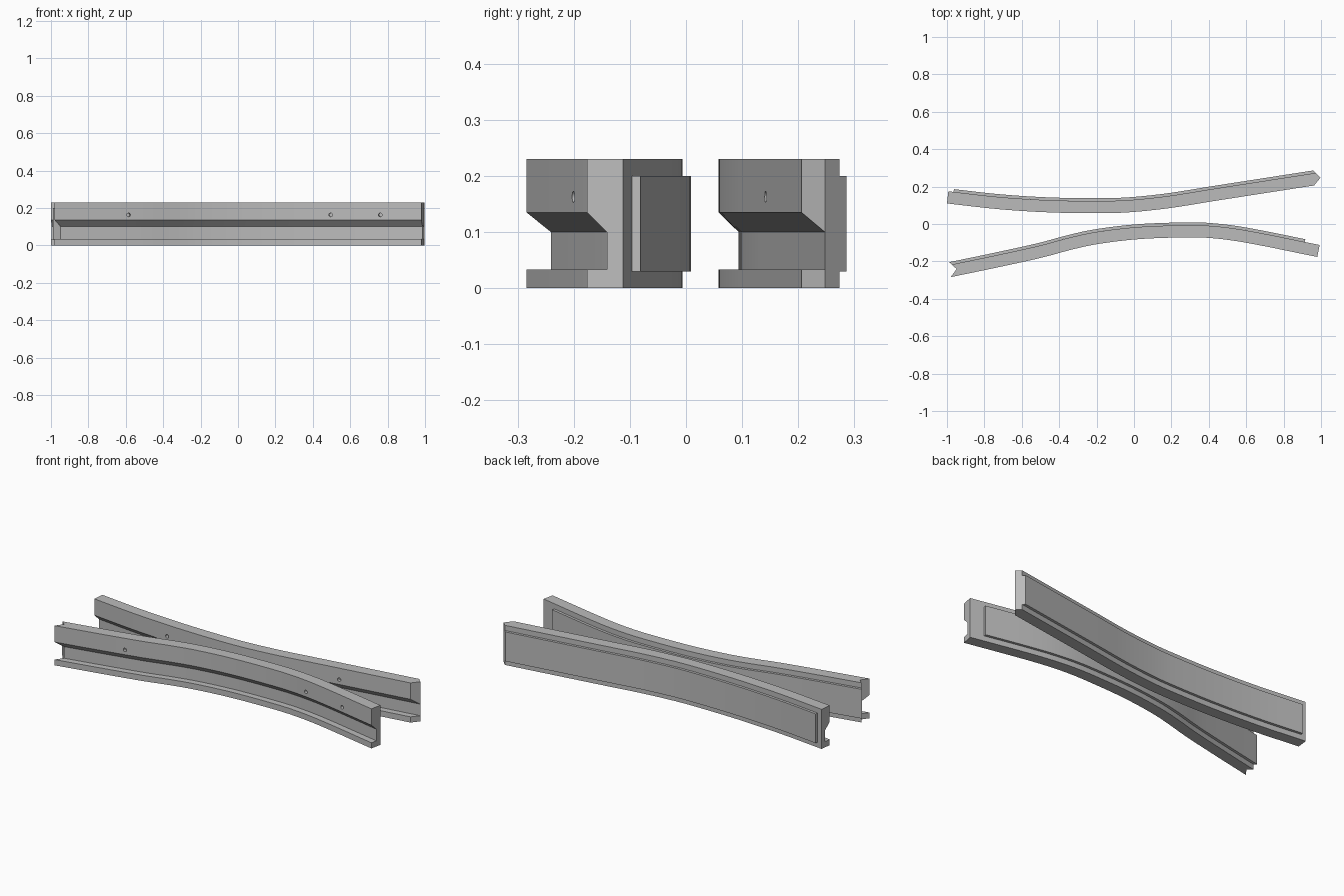
import bpy, bmesh
from mathutils import Vector, Matrix

cube = bpy.data.objects.get("Cube")
if cube:
    bpy.data.objects.remove(cube, do_unlink=True)

mat = bpy.data.materials.new("plain_grey")
mat.use_nodes = True
mat.diffuse_color = (0.5, 0.5, 0.5, 1)
mat.node_tree.nodes["Principled BSDF"].inputs["Base Color"].default_value = (0.5, 0.5, 0.5, 1)

HEIGHT, BODY, PLATE, WEB = 0.23, 0.065, 0.08, 0.036
STEPS = 36

# Cross-sections as (depth, height)
body_profile = [(0, 0), (WEB, 0), (BODY, 0), (BODY, HEIGHT), (WEB, HEIGHT), (0, HEIGHT),
                (0, 0.135), (WEB, 0.1), (WEB, 0.033), (0, 0.033)]
body_caps = [(1, 2, 3, 4, 7, 8), (0, 1, 8, 9), (4, 5, 6, 7)]
plate_profile = [(BODY, 0.03), (PLATE, 0.03), (PLATE, 0.2), (BODY, 0.2)]
plate_caps = [(0, 1, 2, 3)]


def curve_y(pts, x):
    """Smooth height of the plan curve at x."""
    def slope(i):
        a, b = pts[max(i - 1, 0)], pts[min(i + 1, len(pts) - 1)]
        return (b[1] - a[1]) / (b[0] - a[0])
    i = 0
    while i < len(pts) - 2 and x > pts[i + 1][0]:
        i += 1
    (x0, y0), (x1, y1) = pts[i], pts[i + 1]
    w = x1 - x0
    t = (x - x0) / w
    h = t * t * (3 - 2 * t)
    return (y0 * (1 - h) + y1 * h
            + w * t * (1 - t) * ((1 - t) * slope(i) - t * slope(i + 1)))


def frame(pts, x):
    e = 0.005
    tangent = Vector((2 * e, curve_y(pts, x + e) - curve_y(pts, x - e), 0)).normalized()
    return Vector((x, curve_y(pts, x), 0)), tangent, Vector((-tangent.y, tangent.x, 0))


def joint_shift(depth):
    """How far the pointed joint reaches along the rail at a given depth."""
    if depth <= WEB:
        return 0.04 * depth / WEB
    return 0.04 - 0.032 * (depth - WEB) / (PLATE - WEB)


def make_object(name, bm):
    bmesh.ops.recalc_face_normals(bm, faces=bm.faces)
    mesh = bpy.data.meshes.new(name)
    bm.to_mesh(mesh)
    bm.free()
    mesh.materials.append(mat)
    obj = bpy.data.objects.new(name, mesh)
    bpy.context.collection.objects.link(obj)
    return obj


def activate(obj):
    bpy.ops.object.select_all(action="DESELECT")
    obj.select_set(True)
    bpy.context.view_layer.objects.active = obj


def sweep(name, pts, x0, x1, profile, caps, joint):
    """Run a profile along the plan curve; joint is the step with the pointed end."""
    bm = bmesh.new()
    rings = []
    for s in range(STEPS + 1):
        pos, tangent, normal = frame(pts, x0 + (x1 - x0) * s / STEPS)
        rings.append([bm.verts.new(pos + normal * d + Vector((0, 0, z))
                                   + tangent * (joint_shift(d) if s == joint else 0))
                      for d, z in profile])
    n = len(profile)
    for a, b in zip(rings, rings[1:]):
        for k in range(n):
            bm.faces.new((a[k], a[(k + 1) % n], b[(k + 1) % n], b[k]))
    for cap in caps:
        bm.faces.new([rings[0][k] for k in cap])
        bm.faces.new([rings[-1][k] for k in reversed(cap)])
    return make_object(name, bm)


def drill(obj, pts, hole_xs):
    """Cut small round holes into the front face."""
    bm = bmesh.new()
    for x in hole_xs:
        pos, tangent, normal = frame(pts, x)
        turn = normal.to_track_quat("Z", "Y").to_matrix().to_4x4()
        place = Matrix.Translation(pos + Vector((0, 0, 0.163))) @ turn
        bmesh.ops.create_cone(bm, cap_ends=True, segments=16, radius1=0.01,
                              radius2=0.01, depth=0.04, matrix=place)
    cutter = make_object("hole_cutter", bm)
    cutter.hide_render = True
    mod = obj.modifiers.new("holes", "BOOLEAN")
    mod.operation = "DIFFERENCE"
    mod.solver = "EXACT"
    mod.object = cutter
    activate(obj)
    bpy.ops.object.modifier_apply(modifier=mod.name)
    bpy.data.objects.remove(cutter, do_unlink=True)


def build_rail(name, pts, joint, plate_x, hole_xs):
    body = sweep(name, pts, pts[0][0], pts[-1][0], body_profile, body_caps, joint)
    drill(body, pts, hole_xs)
    plate = sweep(name + "_back_plate", pts, *plate_x, plate_profile, plate_caps, joint)
    for obj in (body, plate):
        activate(obj)
        bpy.ops.object.shade_smooth_by_angle(angle=0.5)


# Front rail: notched joint at its right end
front = [(-0.98, -0.284), (-0.73, -0.232), (-0.49, -0.179), (-0.33, -0.136), (-0.2, -0.108),
         (0, -0.083), (0.2, -0.073), (0.38, -0.073), (0.57, -0.095), (0.98, -0.176)]
build_rail("front_rail", front, 0, (-0.98, 0.9), (-0.585, 0.495, 0.76))

# Back rail: pointed joint at its left end
back = [(-1, 0.11), (-0.72, 0.079), (-0.45, 0.062), (-0.18, 0.058), (-0.02, 0.063),
        (0.19, 0.085), (0.41, 0.12), (0.963, 0.206)]
build_rail("back_rail", back, STEPS, (-0.972, 0.963), (-0.5, 0.55))
